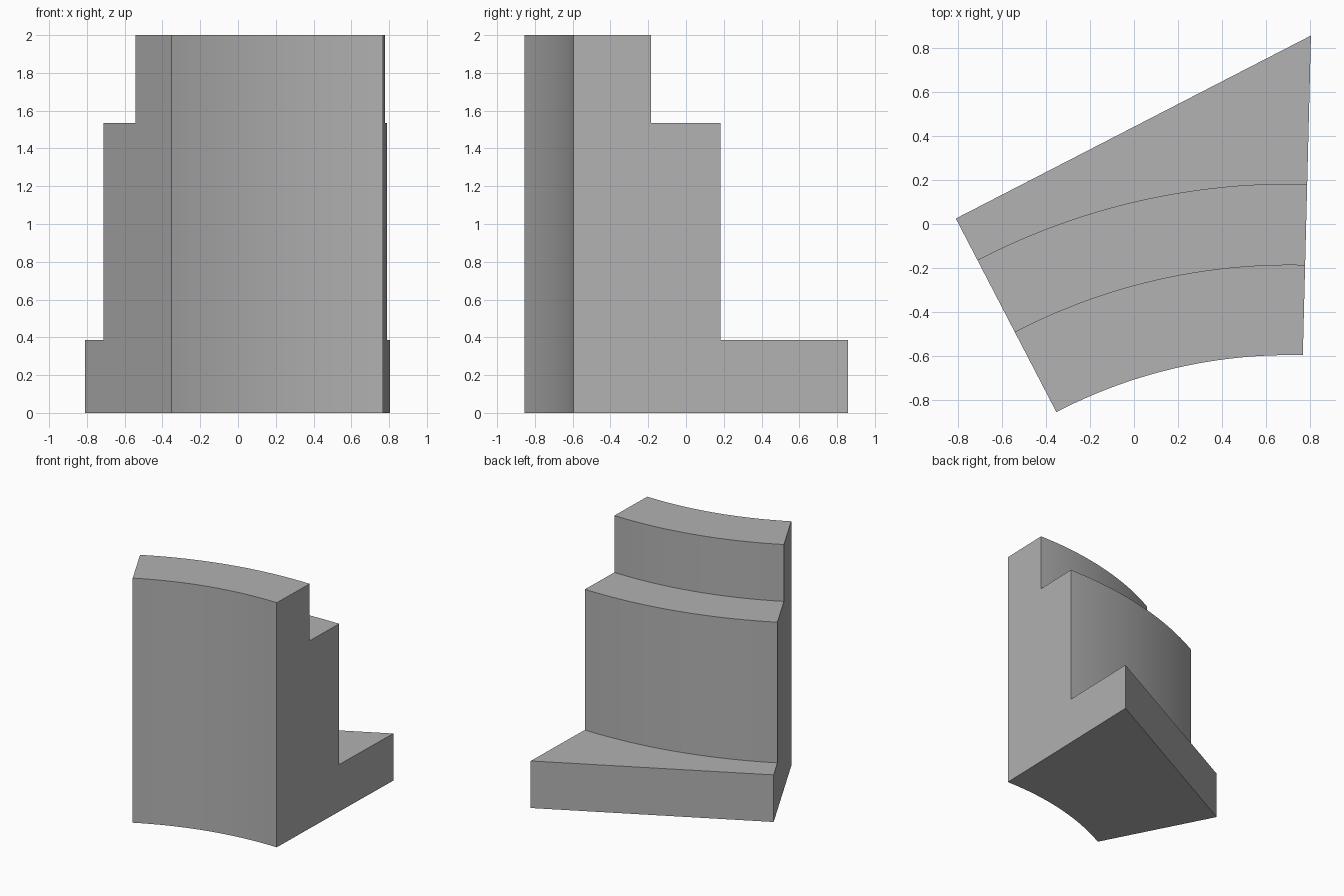
import bpy, bmesh
from math import sin, cos, radians
from mathutils import Vector
from mathutils.geometry import intersect_line_line_2d

if "Cube" in bpy.data.objects:
    bpy.data.objects.remove(bpy.data.objects["Cube"], do_unlink=True)

# Single stone grey
grey = bpy.data.materials.new("stone_grey")
grey.use_nodes = True
colour = (0.445, 0.445, 0.445, 1)
grey.diffuse_color = colour
grey.node_tree.nodes["Principled BSDF"].inputs["Base Color"].default_value = colour

# Plan layout: arcs share one centre, the back of the base is a straight chord
CENTRE = Vector((0.709, -2.901))
START, END = radians(-27.44), radians(1.46)
INNER, MIDDLE, OUTER = 2.305, 2.716, 3.084
BACK_A, BACK_B = Vector((-0.81, 0.025)), Vector((0.805, 0.857))
BASE_Z, STEP_Z, TOP_Z = 0.385, 1.535, 2.0
SEGMENTS = 24


def back_radius(direction):
    """Distance from the arc centre to the straight back edge."""
    normal = (BACK_B - BACK_A).orthogonal()
    return (BACK_A - CENTRE).dot(normal) / direction.dot(normal)


# Sweep the stepped cross-section around the centre
bm = bmesh.new()
rings = []
for i in range(SEGMENTS + 1):
    angle = START + (END - START) * i / SEGMENTS
    direction = Vector((sin(angle), cos(angle)))
    back = back_radius(direction)
    profile = [(INNER, 0), (back, 0), (back, BASE_Z), (OUTER, BASE_Z),
               (OUTER, STEP_Z), (MIDDLE, STEP_Z), (MIDDLE, TOP_Z), (INNER, TOP_Z)]
    rings.append([bm.verts.new((*(CENTRE + direction * r), z)) for r, z in profile])

for a, b in zip(rings, rings[1:]):
    for j in range(len(a)):
        k = (j + 1) % len(a)
        bm.faces.new((a[j], a[k], b[k], b[j]))
bm.faces.new(rings[0])
bm.faces.new(rings[-1])
bmesh.ops.recalc_face_normals(bm, faces=bm.faces)

mesh = bpy.data.meshes.new("stepped_wall_segment")
bm.to_mesh(mesh)
bm.free()
mesh.materials.append(grey)
wall = bpy.data.objects.new("stepped_wall_segment", mesh)
bpy.context.collection.objects.link(wall)

# Smooth the curved walls, keep the step edges crisp
bpy.ops.object.select_all(action="DESELECT")
wall.select_set(True)
bpy.context.view_layer.objects.active = wall
bpy.ops.object.shade_smooth_by_angle(angle=radians(30))
